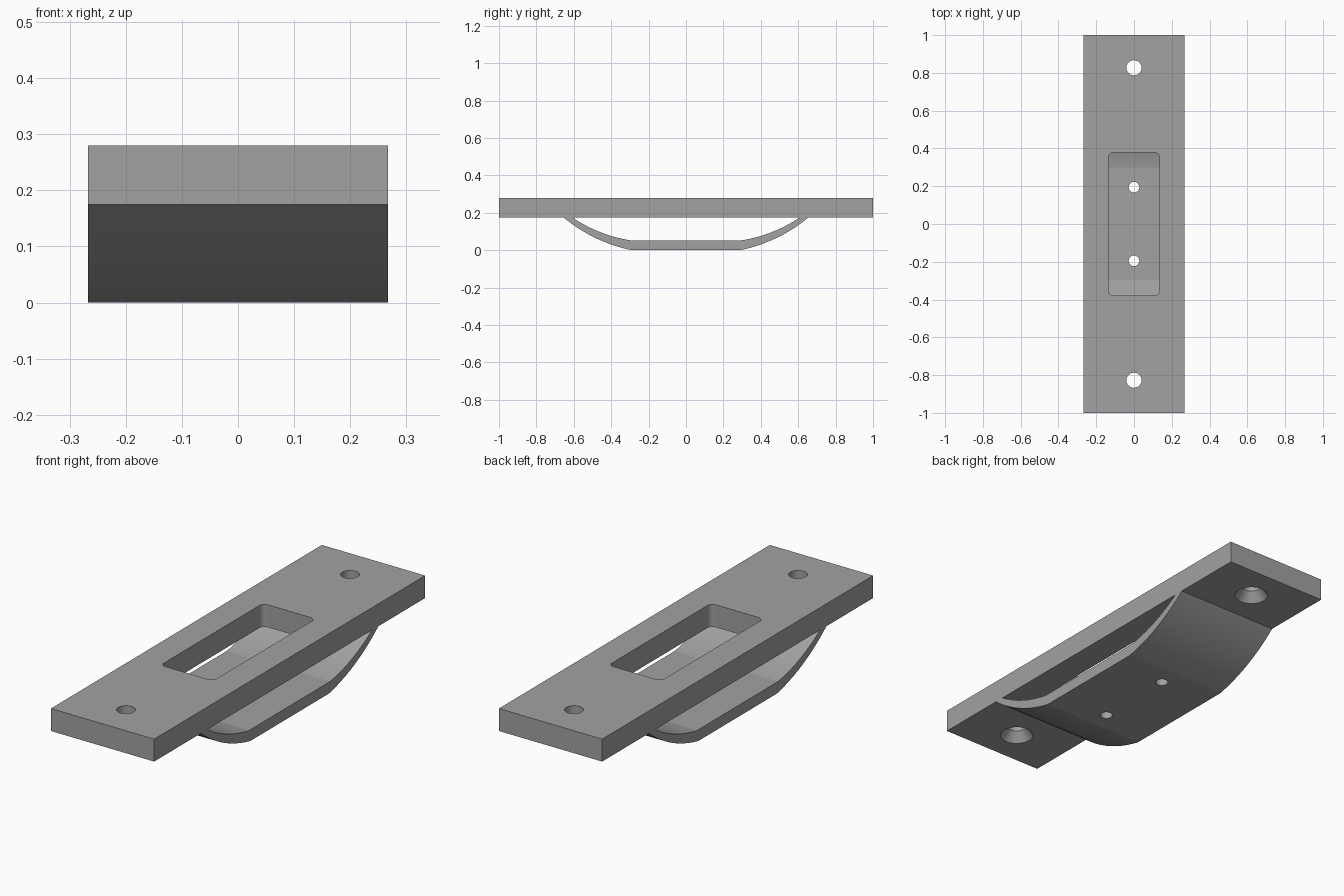
import bpy, bmesh, math
from mathutils import Vector

if "Cube" in bpy.data.objects:
    bpy.data.objects.remove(bpy.data.objects["Cube"])

HALF_W = 0.267
PLATE_Z, TOP_Z = 0.175, 0.28

grey = bpy.data.materials.new("plain grey")
grey.diffuse_color = (0.36, 0.36, 0.36, 1)
grey.use_nodes = True
grey.node_tree.nodes["Principled BSDF"].inputs["Base Color"].default_value = grey.diffuse_color


def add_object(name, bm):
    bmesh.ops.recalc_face_normals(bm, faces=bm.faces)
    mesh = bpy.data.meshes.new(name)
    bm.to_mesh(mesh)
    bm.free()
    mesh.materials.append(grey)
    obj = bpy.data.objects.new(name, mesh)
    bpy.context.collection.objects.link(obj)
    return obj


def prism(name, points, offset):
    """Extrude a closed outline of 3D points along offset."""
    bm = bmesh.new()
    face = bm.faces.new([bm.verts.new(p) for p in points])
    res = bmesh.ops.extrude_face_region(bm, geom=[face], use_keep_orig=True)
    moved = [v for v in res["geom"] if isinstance(v, bmesh.types.BMVert)]
    bmesh.ops.translate(bm, vec=offset, verts=moved)
    return add_object(name, bm)


def cone(name, y, z0, z1, r0, r1):
    bm = bmesh.new()
    bmesh.ops.create_cone(bm, cap_ends=True, segments=48, radius1=r0, radius2=r1, depth=z1 - z0)
    bmesh.ops.translate(bm, vec=(0, y, (z0 + z1) / 2), verts=bm.verts)
    return add_object(name, bm)


def cut(obj, cutters):
    bpy.context.view_layer.objects.active = obj
    for c in cutters:
        mod = obj.modifiers.new("cut", 'BOOLEAN')
        mod.operation, mod.solver, mod.object = 'DIFFERENCE', 'EXACT', c
        bpy.ops.object.modifier_apply(modifier=mod.name)
        bpy.data.objects.remove(c)


def arc(a, b, sag, n=10):
    """Circular arc from a to b in the side plane, bulging downwards and outwards."""
    a, b = Vector(a), Vector(b)
    chord = b - a
    half = chord.length / 2
    normal = Vector((chord.y, -chord.x)).normalized()
    radius = (half * half + sag * sag) / (2 * sag)
    centre = (a + b) / 2 - normal * (radius - sag)
    t = math.asin(half / radius)
    along = chord.normalized()
    return [centre + radius * (normal * math.cos(u) + along * math.sin(u))
            for u in (-t + 2 * t * i / n for i in range(n + 1))]


# Flat mounting plate
plate = prism("mounting_plate",
              [(-HALF_W, -1, PLATE_Z), (HALF_W, -1, PLATE_Z), (HALF_W, 1, PLATE_Z), (-HALF_W, 1, PLATE_Z)],
              (0, 0, TOP_Z - PLATE_Z))

# Rounded central slot
r = 0.027
outline = []
for k, (sx, sy) in enumerate([(1, 1), (-1, 1), (-1, -1), (1, -1)]):
    for i in range(13):
        a = math.radians(90 * k + 7.5 * i)
        outline.append((sx * (0.136 - r) + r * math.cos(a), sy * (0.378 - r) + r * math.sin(a), 0.1))
cutters = [prism("slot_cutter", outline, (0, 0, 0.3))]

# Screw holes, countersunk from below
for y in (-0.827, 0.827):
    cutters.append(cone("screw_cutter", y, 0.1, 0.4, 0.04, 0.04))
    cutters.append(cone("countersink_cutter", y, PLATE_Z - 0.01, PLATE_Z + 0.045, 0.0816, 0.04))
cut(plate, cutters)

# Bowed strap beneath the plate
outer = arc((0.29, 0.0), (0.655, PLATE_Z), 0.025)
inner = arc((0.30, 0.053), (0.608, PLATE_Z), 0.018)
side = outer + inner[::-1]
profile = side + [Vector((-p.x, p.y)) for p in reversed(side)]
strap = prism("bowed_strap", [(-HALF_W, p.x, p.y) for p in profile], (2 * HALF_W, 0, 0))

# Small holes through the strap floor
cut(strap, [cone("pin_cutter", y, -0.1, 0.12, 0.028, 0.028) for y in (-0.195, 0.195)])

# Smooth curved faces, sharp edges elsewhere
bpy.ops.object.select_all(action='DESELECT')
for obj in (plate, strap):
    obj.select_set(True)
    bpy.context.view_layer.objects.active = obj
bpy.ops.object.shade_smooth_by_angle(angle=math.radians(8))
